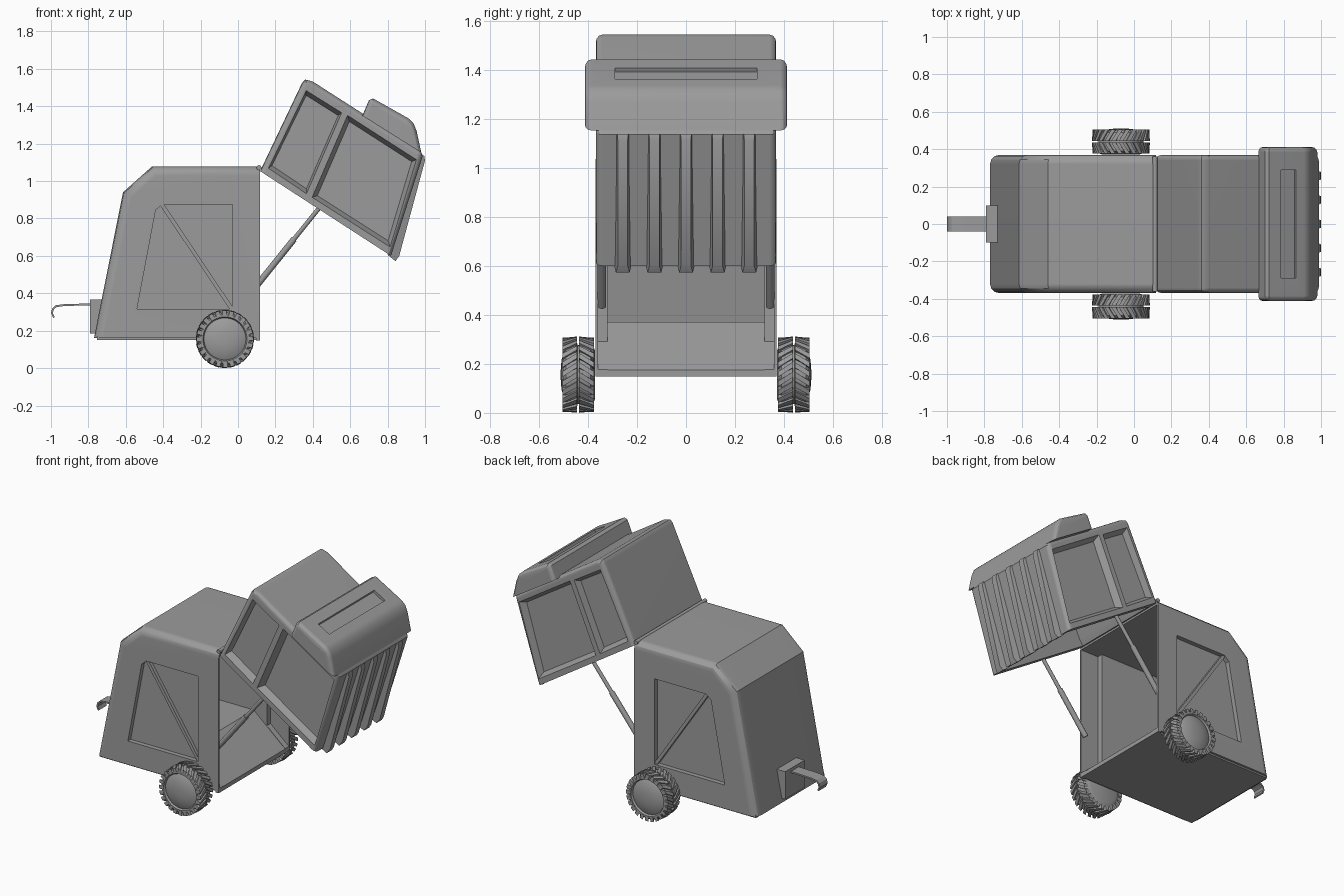
import bpy, bmesh, math
from mathutils import Vector

if "Cube" in bpy.data.objects:
    bpy.data.objects.remove(bpy.data.objects["Cube"])

grey = bpy.data.materials.new('dark_grey')
grey.diffuse_color = (0.33, 0.33, 0.33, 1)
grey.use_nodes = True
grey.node_tree.nodes["Principled BSDF"].inputs["Base Color"].default_value = grey.diffuse_color


def smooth(ob, angle):
    bpy.ops.object.select_all(action='DESELECT')
    ob.select_set(True)
    bpy.context.view_layer.objects.active = ob
    bpy.ops.object.shade_smooth_by_angle(angle=math.radians(angle))


def finish(bm, name, angle=30):
    bmesh.ops.recalc_face_normals(bm, faces=bm.faces)
    me = bpy.data.meshes.new(name)
    bm.to_mesh(me)
    bm.free()
    me.materials.append(grey)
    ob = bpy.data.objects.new(name, me)
    bpy.context.collection.objects.link(ob)
    smooth(ob, angle)
    return ob


def prism(name, pts, y0, y1, bevel=(), width=0.03, scale=1.0):
    """Extrude an xz profile along y; bevel listed profile edges; scale the y1 end."""
    bm = bmesh.new()
    n = len(pts)
    cx, cz = sum(p[0] for p in pts) / n, sum(p[1] for p in pts) / n
    a = [bm.verts.new((x, y0, z)) for x, z in pts]
    b = [bm.verts.new((cx + (x - cx) * scale, y1, cz + (z - cz) * scale)) for x, z in pts]
    bm.faces.new(a)
    bm.faces.new(b)
    for i in range(n):
        j = (i + 1) % n
        bm.faces.new((a[i], a[j], b[j], b[i]))
    bmesh.ops.recalc_face_normals(bm, faces=bm.faces)
    if bevel:
        edges = [bm.edges.get((s[i], s[(i + 1) % n])) for s in (a, b) for i in bevel]
        bmesh.ops.bevel(bm, geom=edges, offset=width, segments=3, profile=0.5, affect='EDGES')
    return finish(bm, name)


def box(name, x0, x1, y0, y1, z0, z1):
    return prism(name, [(x0, z0), (x1, z0), (x1, z1), (x0, z1)], y0, y1)


def cut(ob, cutter):
    """Apply a boolean difference and discard the cutter."""
    cutter.hide_render = True
    m = ob.modifiers.new('cut', 'BOOLEAN')
    m.operation = 'DIFFERENCE'
    m.solver = 'EXACT'
    m.object = cutter
    bpy.context.view_layer.objects.active = ob
    bpy.ops.object.modifier_apply(modifier=m.name)
    bpy.data.objects.remove(cutter)


def polish(ob, angle):
    """Smooth again after cutting, keeping large faces flat."""
    smooth(ob, angle)
    ob.modifiers.new('weighted', 'WEIGHTED_NORMAL').keep_sharp = True


def rod(name, p, q, r, seg=16):
    p, q = Vector(p), Vector(q)
    bm = bmesh.new()
    bmesh.ops.create_cone(bm, cap_ends=True, segments=seg, radius1=r, radius2=r, depth=(q - p).length)
    rot = (q - p).to_track_quat('Z', 'Y').to_matrix()
    bmesh.ops.rotate(bm, matrix=rot, verts=bm.verts)
    bmesh.ops.translate(bm, vec=(p + q) / 2, verts=bm.verts)
    return finish(bm, name)


# Front hopper body: sloped nose, hollow, open at the rear
body = prism('front_body', [(-0.77, 0.16), (-0.615, 0.94), (-0.46, 1.078), (0.118, 1.078), (0.118, 0.16)],
             -0.37, 0.37, bevel=(0, 1, 2), width=0.05)
cut(body, prism('c', [(0.2, 0.105), (-0.11, 0.37), (-0.67, 0.37), (-0.57, 0.92), (-0.44, 1.04), (0.2, 1.04)],
                -0.32, 0.32))
cut(body, prism('c', [(0.2, 0.11), (0.118, 0.178), (-0.015, 0.292), (-0.015, 1.04), (0.2, 1.04)], -0.358, 0.358))
for s in (-1, 1):
    cut(body, prism('c', [(-0.54, 0.315), (-0.44, 0.845), (-0.405, 0.875), (-0.03, 0.875), (-0.03, 0.315)],
                    s * 0.34, s * 0.45))
    prism('diagonal_brace', [(-0.42, 0.875), (-0.395, 0.875), (-0.03, 0.33), (-0.03, 0.315), (-0.045, 0.315)],
          s * 0.335, s * 0.362)
polish(body, 48)
box('bottom_plate', -0.755, 0.118, -0.355, 0.355, 0.15, 0.17)
box('rear_bumper', 0.095, 0.118, -0.37, 0.37, 0.148, 0.172)

# Raised tailgate: hollow shell hinged on the body roof
gate = prism('tailgate', [(0.118, 1.053), (0.342, 1.524), (0.36, 1.543), (0.40, 1.532), (0.975, 1.163),
                          (0.988, 1.135), (0.818, 0.60)], -0.368, 0.368, bevel=(0, 1, 2, 3, 4, 5), width=0.028)
cut(gate, prism('c', [(0.11, 0.98), (0.17, 1.075), (0.37, 1.485), (0.94, 1.12), (0.80, 0.655), (0.76, 0.53)],
                -0.31, 0.31))
for s in (-1, 1):
    for panel in ([(0.162, 1.068), (0.365, 1.485), (0.555, 1.366), (0.366, 0.931)],
                  [(0.395, 0.913), (0.585, 1.353), (0.955, 1.115), (0.815, 0.645)]):
        # smaller inside end so the recess walls slope
        cut(gate, prism('c', panel, s * 0.37, s * 0.325, scale=0.9))
polish(gate, 40)
rod('hinge', (0.112, -0.362, 1.072), (0.112, 0.362, 1.072), 0.013)

# Ribs down the sloping rear face of the gate, wide at the gate and narrow outside
RIB = [((0.955, 1.12), 0.036), ((0.80, 0.605), 0.036), ((0.842, 0.572), 0.028), ((0.862, 0.60), 0.02),
       ((1.0, 1.11), 0.02), ((0.995, 1.138), 0.022)]
for i in range(-2, 3):
    y = i * 0.129
    bm = bmesh.new()
    L = [bm.verts.new((p[0], y - w, p[1])) for p, w in RIB]
    R = [bm.verts.new((p[0], y + w, p[1])) for p, w in RIB]
    for k in range(6):
        j = (k + 1) % 6
        bm.faces.new((L[k], L[j], R[j], R[k]))
    bm.faces.new(L)
    bm.faces.new(R)
    finish(bm, 'gate_rib')

# Rear cover box with a shallow slot
cover = prism('rear_cover', [(0.665, 1.35), (0.70, 1.432), (0.722, 1.442), (0.91, 1.336), (0.938, 1.31),
                             (0.955, 1.267), (0.98, 1.152)], -0.412, 0.412, bevel=(0, 1, 2, 3, 4, 5), width=0.028)
cut(cover, prism('c', [(0.778, 1.391), (0.792, 1.422), (0.872, 1.378), (0.858, 1.345)], -0.29, 0.29))
polish(cover, 40)

# Lift struts
for s in (-1, 1):
    y = s * 0.343
    rod('strut_cylinder', (0.095, y, 0.435), (0.30, y, 0.69), 0.017)
    rod('strut_rod', (0.28, y, 0.665), (0.442, y, 0.866), 0.012)

# Hitch block and hooked drawbar
box('hitch_block', -0.79, -0.69, -0.1, 0.1, 0.185, 0.366)
top = [(-0.78, 0.346), (-0.93, 0.342), (-0.975, 0.336), (-0.993, 0.32), (-1.0, 0.295), (-0.988, 0.268)]
low = [(-0.98, 0.273), (-0.99, 0.295), (-0.984, 0.315), (-0.97, 0.326), (-0.93, 0.332), (-0.78, 0.336)]
prism('drawbar', top + low, -0.04, 0.04)

# Wheels: lathed tyre and hub with chevron lugs
WX, WZ = -0.07, 0.156
LATHE = [(0.372, 0.10), (0.38, 0.125), (0.39, 0.142), (0.435, 0.145), (0.437, 0.12), (0.443, 0.12),
         (0.445, 0.145), (0.49, 0.142), (0.502, 0.13), (0.502, 0.118), (0.49, 0.112), (0.496, 0.10),
         (0.508, 0.06), (0.511, 0.02)]


def at(s, y, r, a):
    return (WX + r * math.cos(a), s * y, WZ + r * math.sin(a))


N, LUGS = 48, 24
for s in (-1, 1):
    bm = bmesh.new()
    rings = [[bm.verts.new(at(s, y, r, 2 * math.pi * k / N)) for k in range(N)] for y, r in LATHE]
    for p, q in zip(rings, rings[1:]):
        for k in range(N):
            j = (k + 1) % N
            bm.faces.new((p[k], p[j], q[j], q[k]))
    bm.faces.new(rings[0])
    bm.faces.new(rings[-1])
    finish(bm, 'wheel', 35)
    bm = bmesh.new()
    for k in range(LUGS):
        for yi, yo in ((0.436, 0.376), (0.444, 0.504)):
            a = 2 * math.pi * k / LUGS
            v = [bm.verts.new(at(s, y, r, a + da + w))
                 for y, da, ri, ro in ((yi, 0.0, 0.135, 0.156), (yo, -0.25, 0.122, 0.152))
                 for r, w in ((ri, -0.09), (ri, 0.09), (ro, 0.075), (ro, -0.075))]
            bm.faces.new(v[:4])
            bm.faces.new(v[4:])
            for i in range(4):
                j = (i + 1) % 4
                bm.faces.new((v[i], v[j], v[4 + j], v[4 + i]))
    finish(bm, 'tyre_lugs')
